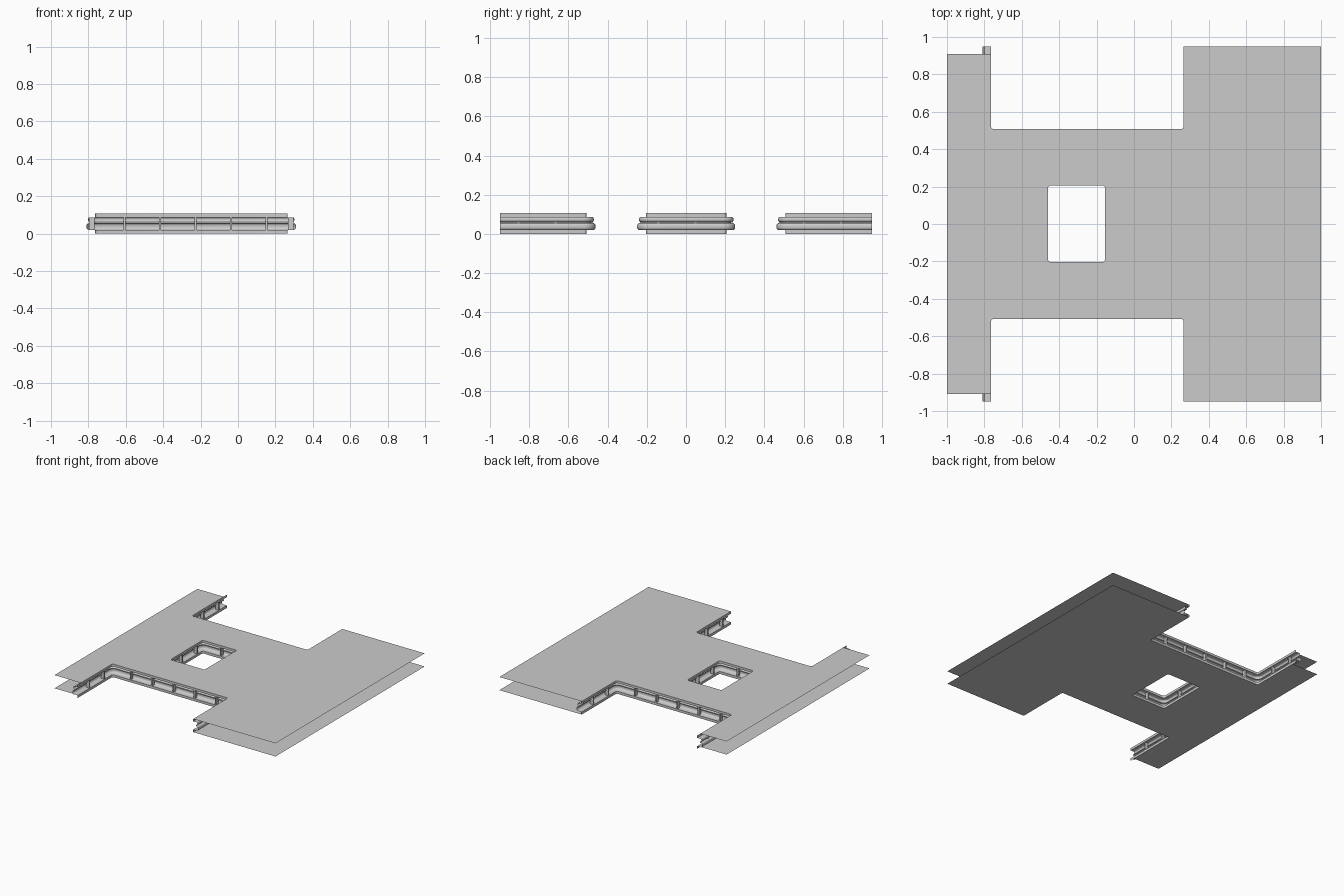
import bpy, bmesh, math
from mathutils import Vector

if "Cube" in bpy.data.objects:
    bpy.data.objects.remove(bpy.data.objects["Cube"])

H = 0.106
FRONT = [(-0.765, -0.95), (-0.765, -0.507), (0.265, -0.507), (0.265, -0.95)]
BACK = [(x, -y) for x, y in reversed(FRONT)]
HOLE = [(-0.46, -0.204), (-0.46, 0.206), (-0.155, 0.206), (-0.155, -0.204)]
# wall section: (depth into the body, height), two rounded channels between lips
PROFILE = [(0, H), (0, 0.087), (0.030, 0.087), (0.034, 0.084), (0.037, 0.078),
           (0.037, 0.071), (0.034, 0.065), (0.030, 0.062), (0.024, 0.062),
           (0.024, 0.055), (0.036, 0.055), (0.042, 0.051), (0.045, 0.044),
           (0.045, 0.031), (0.042, 0.024), (0.036, 0.020), (0, 0.020), (0, 0)]


def fillet(pts, closed, r=0.015, n=5):
    """Round the corners; returns (position, normal towards the body)."""
    pts = [Vector(p) for p in pts]
    out = []
    for i, p in enumerate(pts):
        if not closed and i in (0, len(pts) - 1):
            d = (pts[1] - p) if i == 0 else (p - pts[-2])
            d.normalize()
            out.append((p, Vector((-d.y, d.x))))
            continue
        d1 = (p - pts[i - 1]).normalized()
        d2 = (pts[(i + 1) % len(pts)] - p).normalized()
        centre = p - d1 * r + d2 * r
        for k in range(n + 1):
            a = math.pi / 2 * k / n
            nv = Vector((-d1.y, d1.x)) * math.cos(a) + Vector((-d2.y, d2.x)) * math.sin(a)
            out.append((centre + nv * r, nv))
    return out


def finish(name, bm, smooth=True):
    me = bpy.data.meshes.new(name)
    bm.to_mesh(me)
    bm.free()
    ob = bpy.data.objects.new(name, me)
    bpy.context.collection.objects.link(ob)
    if smooth:
        bpy.ops.object.select_all(action='DESELECT')
        ob.select_set(True)
        bpy.context.view_layer.objects.active = ob
        bpy.ops.object.shade_smooth_by_angle(angle=math.radians(40))


def plate(name, z, up):
    front = [p for p, _ in fillet(FRONT, False)]
    back = [p for p, _ in fillet(BACK, False)]
    for s in (front, back):        # left wing is a little shorter
        for p in s:
            if p.x < -0.7 and abs(p.y) > 0.9:
                p.y = math.copysign(0.91, p.y)
    outer = ([Vector((-1, -0.91))] + front + [Vector((1, -0.95)), Vector((1, 0.95))]
             + back + [Vector((-1, 0.91))])
    bm = bmesh.new()
    for loop in (outer, [p for p, _ in fillet(HOLE, True)]):
        vs = [bm.verts.new((p.x, p.y, z)) for p in loop]
        for i in range(len(vs)):
            bm.edges.new((vs[i - 1], vs[i]))
    bmesh.ops.triangle_fill(bm, use_beauty=True, use_dissolve=False, edges=bm.edges[:])
    for f in bm.faces:
        f.normal_update()
        if (f.normal.z > 0) != up:
            f.normal_flip()
    finish(name, bm, False)


def wall(name, pts, closed):
    bm = bmesh.new()
    rows = [[bm.verts.new((*(p + n * d), z)) for d, z in PROFILE]
            for p, n in fillet(pts, closed)]
    for i in range(0 if closed else 1, len(rows)):
        a, b = rows[i - 1], rows[i]
        for j in range(len(PROFILE) - 1):
            bm.faces.new((a[j], a[j + 1], b[j + 1], b[j]))
    finish(name, bm)


def dividers(name, pts, closed):
    bm = bmesh.new()
    pts = [Vector(p) for p in pts]
    for i in range(len(pts) if closed else len(pts) - 1):
        a, b = pts[i], pts[(i + 1) % len(pts)]
        d = (b - a).normalized()
        n = Vector((-d.y, d.x))
        t = 0.158
        while t < (b - a).length - 0.03:
            c = a + d * t + n * 0.017
            box = bmesh.ops.create_cube(bm, size=1)['verts']
            for v in box:
                q = c + d * v.co.x * 0.011 + n * v.co.y * 0.028
                v.co = (q.x, q.y, 0.0535 + v.co.z * 0.067)
            t += 0.19
    finish(name, bm, False)


# floor and ceiling sheets
plate("top_plate", H, True)
plate("bottom_plate", 0, False)

# recessed channel walls with upright dividers
for label, path, closed in (("front", FRONT, False), ("back", BACK, False), ("opening", HOLE, True)):
    wall(label + "_wall", path, closed)
    dividers(label + "_dividers", path, closed)
